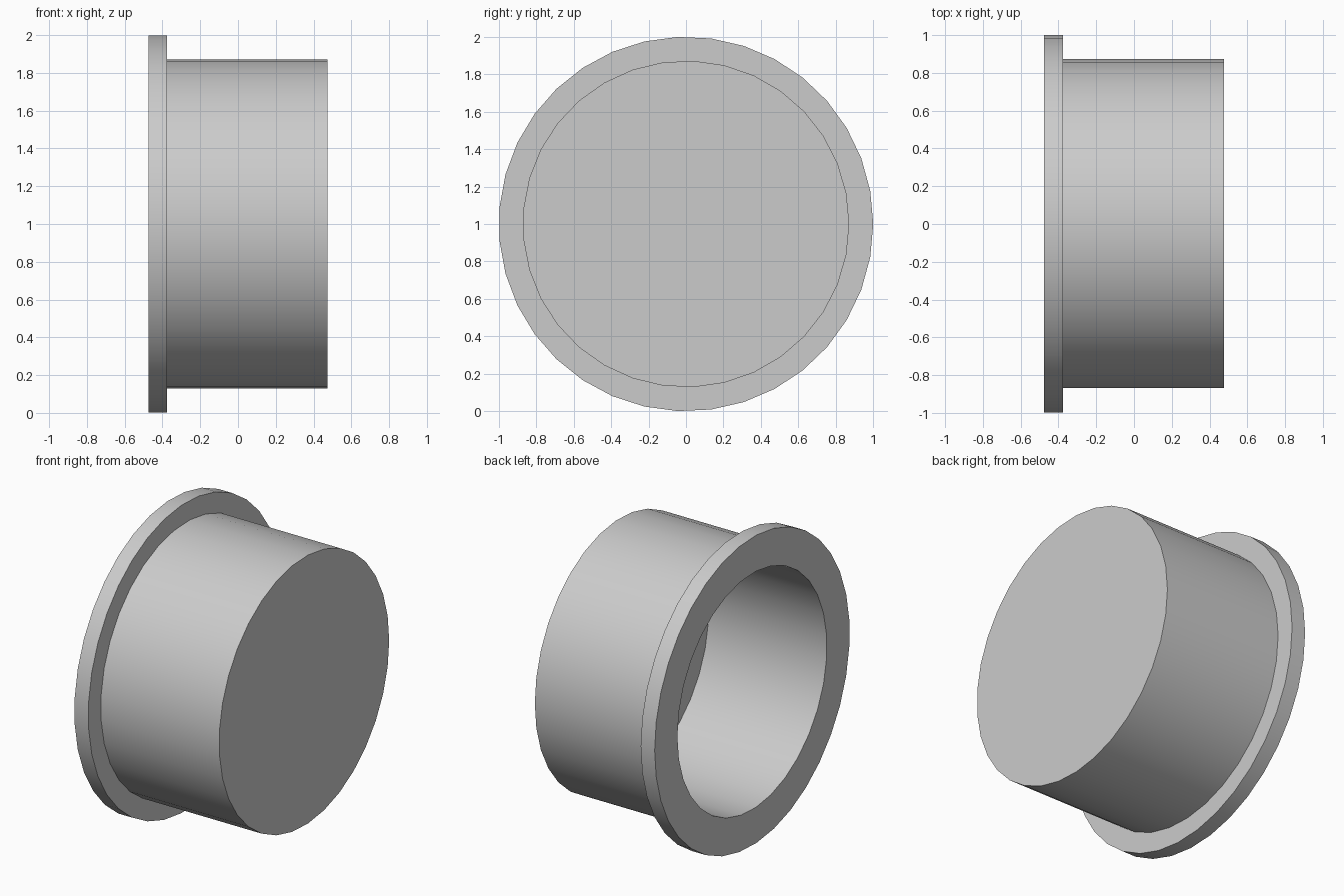
import bpy, bmesh, math

if "Cube" in bpy.data.objects:
    bpy.data.objects.remove(bpy.data.objects["Cube"])

FLANGE_X, STEP_X, END_X = -0.475, -0.375, 0.475   # open face, flange back, closed end
FLOOR_X = 0.375                                   # inside of the closed end
FLANGE_R, BODY_R, BORE_R = 1.0, 0.872, 0.767

grey = bpy.data.materials.new("light_grey")
grey.diffuse_color = (0.6, 0.6, 0.6, 1)
grey.use_nodes = True
grey.node_tree.nodes["Principled BSDF"].inputs["Base Color"].default_value = grey.diffuse_color

bm = bmesh.new()


def ring(x, radius, sides):
    """Circle of vertices around the x axis, starting at +y."""
    return [bm.verts.new((x, radius * math.cos(math.tau * i / sides),
                          1 + radius * math.sin(math.tau * i / sides)))
            for i in range(sides)]


def join(a, b):
    """Strip of faces between two rings, which may differ in side count."""
    n, m = len(a), len(b)
    if n == m:
        for i in range(n):
            j = (i + 1) % n
            bm.faces.new((a[i], a[j], b[j], b[i]))
        return
    i = j = 0
    while i < n or j < m:
        if j == m or (i < n and (i + 1) / n <= (j + 1) / m):
            bm.faces.new((a[i % n], a[(i + 1) % n], b[j % m]))
            i += 1
        else:
            bm.faces.new((a[i % n], b[(j + 1) % m], b[j % m]))
            j += 1


# Rings from the bore floor, out over the flange, to the closed end
rings = [ring(FLOOR_X, BORE_R, 31), ring(FLANGE_X, BORE_R, 31),
         ring(FLANGE_X, FLANGE_R, 35), ring(STEP_X, FLANGE_R, 35),
         ring(STEP_X, BODY_R, 33), ring(END_X, BODY_R, 33)]
for a, b in zip(rings, rings[1:]):
    join(a, b)

# Bore floor and closed end
bm.faces.new(rings[0])
bm.faces.new(rings[-1])
bmesh.ops.recalc_face_normals(bm, faces=bm.faces)

mesh = bpy.data.meshes.new("flanged_cap")
bm.to_mesh(mesh)
bm.free()
mesh.materials.append(grey)
cap = bpy.data.objects.new("flanged_cap", mesh)
bpy.context.collection.objects.link(cap)

# Smooth round walls, sharp rims
bpy.context.view_layer.objects.active = cap
cap.select_set(True)
bpy.ops.object.shade_smooth_by_angle(angle=math.radians(30))
